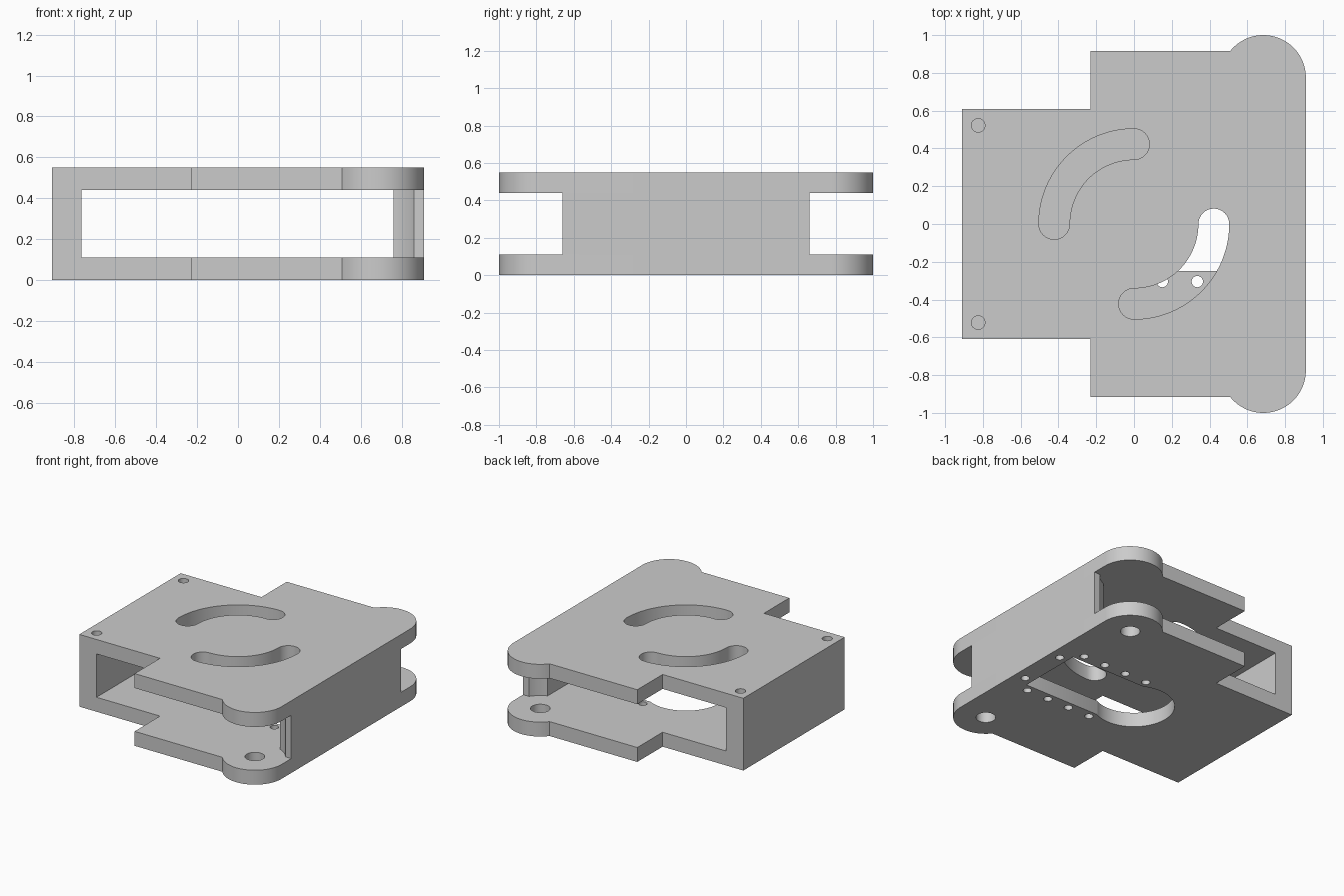
import bpy
from math import cos, sin, radians, asin, acos, degrees

if "Cube" in bpy.data.objects:
    bpy.data.objects.remove(bpy.data.objects["Cube"])


def arc(cx, cy, r, a0, a1, n=24):
    """Points along an arc, angles in degrees."""
    return [(cx + r * cos(radians(a0 + (a1 - a0) * i / n)),
             cy + r * sin(radians(a0 + (a1 - a0) * i / n))) for i in range(n + 1)]


def circle(cx, cy, r, n=32):
    return arc(cx, cy, r, 0, 360, n)[:-1]


def mirror_y(points):
    """Extend a half outline with its reflection in the x axis."""
    return points + [(x, -y) for x, y in reversed(points)]


def slab(name, loops, z0, z1):
    """Extrude an outline (first loop) with holes (other loops) from z0 to z1."""
    curve = bpy.data.curves.new(name, 'CURVE')
    curve.dimensions = '2D'
    curve.fill_mode = 'BOTH'
    curve.extrude = (z1 - z0) / 2
    for loop in loops:
        spline = curve.splines.new('POLY')
        spline.points.add(len(loop) - 1)
        for p, (x, y) in zip(spline.points, loop):
            p.co = (x, y, 0, 1)
        spline.use_cyclic_u = True
    obj = bpy.data.objects.new(name, curve)
    obj.location.z = (z0 + z1) / 2
    bpy.context.collection.objects.link(obj)
    bpy.ops.object.select_all(action='DESELECT')
    obj.select_set(True)
    bpy.context.view_layer.objects.active = obj
    bpy.ops.object.convert(target='MESH')
    obj = bpy.context.view_layer.objects.active
    bpy.ops.object.mode_set(mode='EDIT')
    bpy.ops.mesh.select_all(action='SELECT')
    bpy.ops.mesh.remove_doubles(threshold=0.0001)
    bpy.ops.mesh.normals_make_consistent(inside=False)
    bpy.ops.object.mode_set(mode='OBJECT')
    bpy.ops.object.shade_smooth_by_angle(angle=radians(30))
    return obj


PLATE, HEIGHT = 0.11, 0.55
PX, PY, PR = 0.685, 0.775, 0.225      # pivot lobe centre and radius

# Shared plate outline: stepped tail and round lobes at the front corners
lobe_end = 180 - degrees(asin((0.915 - PY) / PR))
outline = mirror_y(arc(PX, PY, PR, 0, lobe_end, 40)
                   + [(-0.23, 0.915), (-0.23, 0.61), (-0.91, 0.61)])


def curved_slot(a0, a1, r=0.4225, w=0.0815):
    """Arc slot around the origin with round ends."""
    e0 = (r * cos(radians(a0)), r * sin(radians(a0)))
    e1 = (r * cos(radians(a1)), r * sin(radians(a1)))
    return (arc(0, 0, r + w, a0, a1, 32) + arc(*e1, w, a1, a1 + 180, 16)[1:-1]
            + arc(0, 0, r - w, a1, a0, 32) + arc(*e0, w, a0 + 180, a0 + 360, 16)[1:-1])


# Top plate with two curved slots and two screw holes
slab("top_plate",
     [outline, curved_slot(90, 180), curved_slot(270, 360)]
     + [circle(-0.825, s * 0.522, 0.036) for s in (1, -1)],
     HEIGHT - PLATE, HEIGHT)

# Bottom plate with keyhole opening, pivot holes and rows of screw holes
a = degrees(asin(0.25 / 0.28))
opening = [(0.76, 0.25)] + arc(0, 0, 0.28, a, 360 - a, 48) + [(0.76, -0.25)]
holes = [circle(PX, s * PY, 0.068) for s in (1, -1)]
for x, y in [(0.15, 0.305), (0.335, 0.305), (0.52, 0.305), (0.705, 0.305), (0.825, 0.185)]:
    holes += [circle(x, s * y, 0.03, 24) for s in (1, -1)]
slab("bottom_plate", [outline, opening] + holes, 0, PLATE)

# Rear wall
slab("rear_wall", [mirror_y([(-0.765, 0.61), (-0.91, 0.61)])], PLATE, HEIGHT - PLATE)

# Front wall, its inner ends hollowed for clearance around the pivots
r = 0.21
relief = arc(PX, PY, r, -degrees(acos(0.175 / r)), -degrees(acos(0.075 / r)), 8)
slab("front_wall", [mirror_y([(0.91, 0.66)] + relief)], PLATE, HEIGHT - PLATE)
